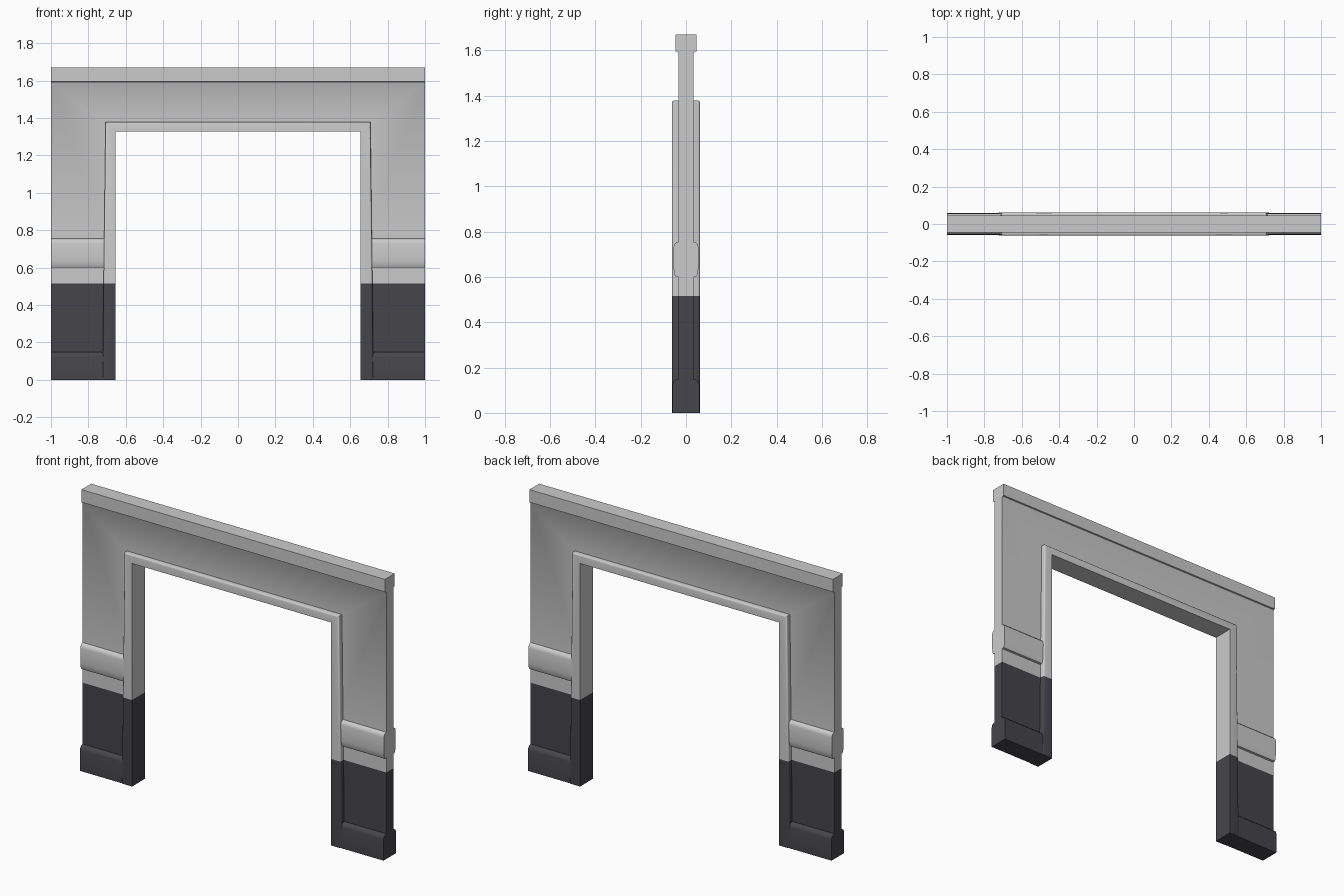
import bpy, bmesh
from mathutils import Vector

if "Cube" in bpy.data.objects:
    bpy.data.objects.remove(bpy.data.objects["Cube"])

DARK_TOP = 0.515
dark = bpy.data.materials.new("dark_paint")
dark.diffuse_color = (0.06, 0.06, 0.07, 1)
dark.use_nodes = True
dark.node_tree.nodes["Principled BSDF"].inputs["Base Color"].default_value = dark.diffuse_color


def extrude(name, points, direction, bevel_edge=None):
    """Extrude a closed 3D outline; optionally round chosen edges; paint the lower part."""
    bm = bmesh.new()
    face = bm.faces.new([bm.verts.new(p) for p in points])
    ext = bmesh.ops.extrude_face_region(bm, geom=[face])
    new = [v for v in ext["geom"] if isinstance(v, bmesh.types.BMVert)]
    bmesh.ops.translate(bm, verts=new, vec=Vector(direction))
    bmesh.ops.recalc_face_normals(bm, faces=bm.faces[:])
    if bevel_edge:
        bmesh.ops.bevel(bm, geom=[e for e in bm.edges if bevel_edge(e)], offset=0.010,
                        segments=3, profile=0.5, affect='EDGES')
    bmesh.ops.bisect_plane(bm, geom=bm.verts[:] + bm.edges[:] + bm.faces[:],
                           plane_co=(0, 0, DARK_TOP), plane_no=(0, 0, 1))
    for f in bm.faces:
        f.material_index = int(f.calc_center_median().z < DARK_TOP)
    mesh = bpy.data.meshes.new(name)
    bm.to_mesh(mesh)
    bm.free()
    mesh.materials.append(None)
    mesh.materials.append(dark)
    obj = bpy.data.objects.new(name, mesh)
    bpy.context.collection.objects.link(obj)
    return obj


def smooth(obj):
    bpy.ops.object.select_all(action='DESELECT')
    obj.select_set(True)
    bpy.context.view_layer.objects.active = obj
    bpy.ops.object.shade_smooth_by_angle(angle=0.6)


# Wall section (half thickness, height): skirting, chair rail, plain wall, top cap
half = [(0.059, 0), (0.059, 0.125), (0.055, 0.139), (0.046, 0.147), (0.033, 0.15),
        (0.033, 0.60), (0.046, 0.602), (0.051, 0.612), (0.055, 0.64),
        (0.055, 0.73), (0.052, 0.743), (0.045, 0.751), (0.033, 0.755),
        (0.033, 1.585), (0.038, 1.593), (0.046, 1.595), (0.046, 1.67)]
section = [(-1, y, z) for y, z in half] + [(-1, -y, z) for y, z in reversed(half)]
wall = extrude("wall", section, (2, 0, 0))
smooth(wall)

# Doorway opening, hidden behind the frame
cutter = extrude("opening_cutter", [(-0.68, -0.2, -0.2), (0.68, -0.2, -0.2),
                                    (0.68, -0.2, 1.355), (-0.68, -0.2, 1.355)], (0, 0.4, 0))
cutter.hide_render = True
cutter.hide_viewport = True
cut = wall.modifiers.new("opening", 'BOOLEAN')
cut.object = cutter
cut.operation = 'DIFFERENCE'
cut.solver = 'EXACT'

# Door frame: U shape, slightly wider at the foot, outer rims rounded
right = [(0.655, 0), (0.725, 0), (0.708, 1.378)]
left = [(-x, z) for x, z in reversed(right)]
inner = [(-0.655, 1.328), (0.655, 1.328)]
outline = [(x, -0.062, z) for x, z in right + left + inner]


def is_outer_rim(e):
    a, b = (v.co for v in e.verts)
    outer = all(abs(c.x) > 0.7 for c in (a, b))
    return outer and abs(a.y - b.y) < 1e-4 and max(a.z, b.z) > 1


frame = extrude("door_frame", outline, (0, 0.124, 0), is_outer_rim)
smooth(frame)
